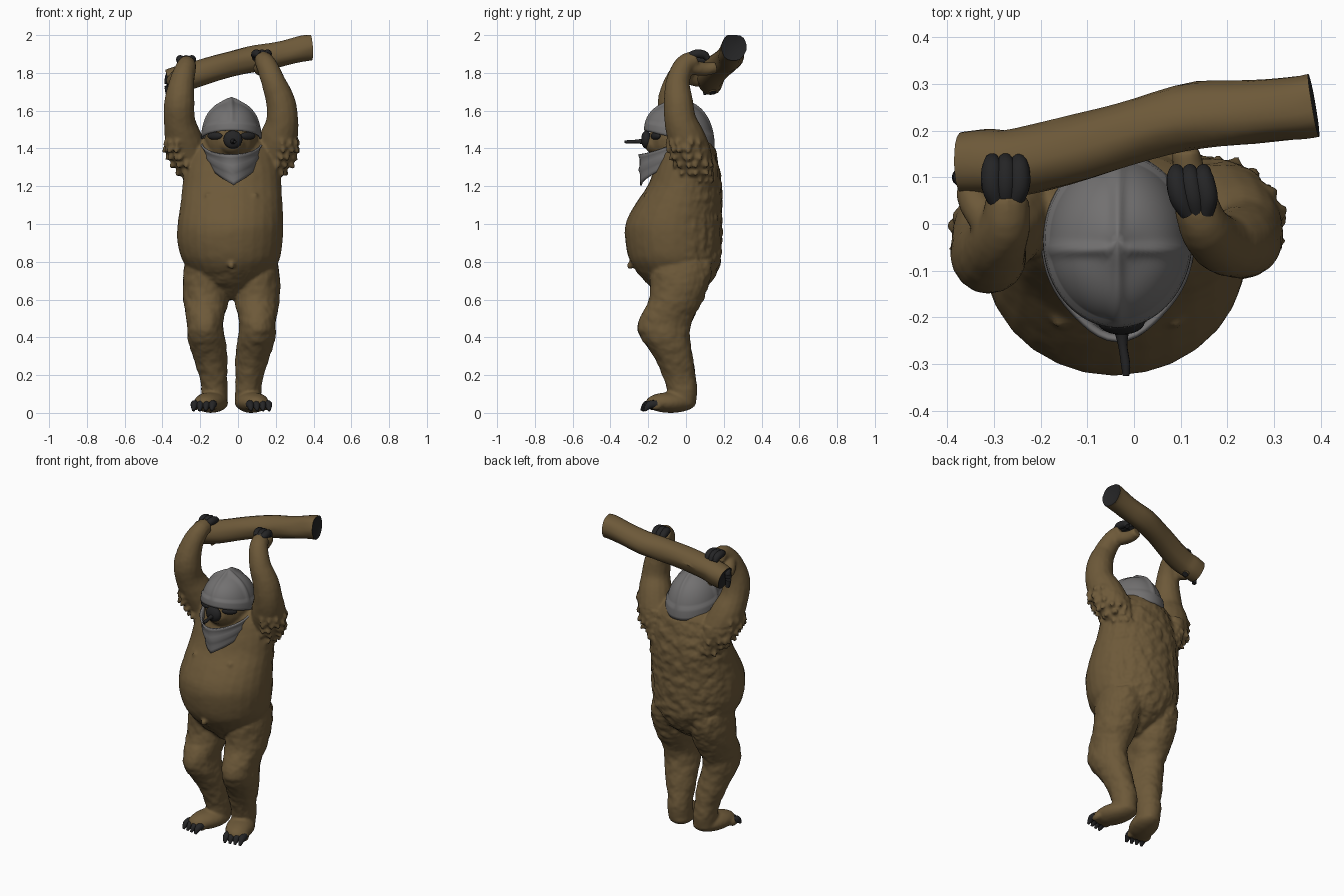
import bpy, bmesh, math, random
from mathutils import Vector, Matrix, noise

if "Cube" in bpy.data.objects:
    bpy.data.objects.remove(bpy.data.objects["Cube"])

random.seed(4)
MID = -0.035          # symmetry line of head and legs


def material(name, rgb):
    m = bpy.data.materials.new(name)
    m.diffuse_color = (*rgb, 1)
    m.use_nodes = True
    m.node_tree.nodes["Principled BSDF"].inputs["Base Color"].default_value = m.diffuse_color
    return m


BROWN = material("brown_fur", (0.153, 0.1, 0.041))
STEEL = material("grey_steel", (0.17, 0.165, 0.165))
BLACK = material("black_claw", (0.018, 0.018, 0.019))


def finish(name, bm, mats, angle=50):
    bmesh.ops.recalc_face_normals(bm, faces=bm.faces[:])
    me = bpy.data.meshes.new(name)
    bm.to_mesh(me)
    bm.free()
    for m in mats:
        me.materials.append(m)
    ob = bpy.data.objects.new(name, me)
    bpy.context.collection.objects.link(ob)
    bpy.ops.object.select_all(action='DESELECT')
    ob.select_set(True)
    bpy.context.view_layer.objects.active = ob
    bpy.ops.object.shade_smooth_by_angle(angle=math.radians(angle))
    return ob


def smooth_rows(rows, n=4):
    """Catmull-Rom interpolation of equally long tuples."""
    p = [rows[0], *rows, rows[-1]]
    out = []
    for i in range(1, len(p) - 2):
        for k in range(n):
            t = k / n
            out.append([0.5 * (2*b + (c - a)*t + (2*a - 5*b + 4*c - d)*t*t + (3*b - a - 3*c + d)*t**3)
                        for a, b, c, d in zip(*p[i - 1:i + 3])])
    return out + [list(rows[-1])]


def skin(bm, rings, dent=0.0, cap_mat=0):
    """Join rings of points and close both ends with fans."""
    vs = [[bm.verts.new(p) for p in r] for r in rings]
    n = len(vs[0])
    for a, b in zip(vs, vs[1:]):
        for i in range(n):
            bm.faces.new((a[i], a[(i+1) % n], b[(i+1) % n], b[i]))
    mids = [sum((Vector(p) for p in r), Vector()) / n for r in rings]
    for e, inner in ((0, 1), (-1, -2)):
        c = bm.verts.new(mids[e] + (mids[inner] - mids[e]).normalized() * dent)
        for i in range(n):
            f = bm.faces.new((vs[e][i], vs[e][(i+1) % n], c))
            f.material_index = cap_mat


def loft(bm, rows, n=28):
    """Stacked ellipses from (z, x0, x1, y0, y1)."""
    skin(bm, [[Vector(((x0+x1)/2 + (x1-x0)/2*math.cos(2*math.pi*i/n),
                       (y0+y1)/2 + (y1-y0)/2*math.sin(2*math.pi*i/n), z)) for i in range(n)]
              for z, x0, x1, y0, y1 in smooth_rows(rows)])


def tube(bm, rows, n=16, steps=4, rough=0.0, **kw):
    """Round tube through (x, y, z, radius)."""
    rows = smooth_rows(rows, steps)
    pts = [Vector(r[:3]) for r in rows]
    rings = []
    for i, (p, r) in enumerate(zip(pts, rows)):
        t = pts[min(i+1, len(pts)-1)] - pts[max(i-1, 0)]
        q = Vector((0, 0, 1)).rotation_difference(t.normalized())
        ring = []
        for k in range(n):
            a = 2*math.pi*k/n
            d = q @ Vector((math.cos(a), math.sin(a), 0))
            ring.append(p + d * r[3] * (1 + rough*noise.noise(p*5 + d*1.5)))
        rings.append(ring)
    skin(bm, rings, **kw)


def ball(bm, c, r, rot=0.0):
    bmesh.ops.create_uvsphere(bm, u_segments=24, v_segments=14, radius=1,
                              matrix=Matrix.Translation(c) @ Matrix.Rotation(rot, 4, 'Z') @ Matrix.Diagonal((*r, 1)))


# ---- furry body: torso, head, legs and arms fused together
bm = bmesh.new()
loft(bm, [(0.60, -0.06, -0.01, -0.11, 0.01), (0.65, -0.13, 0.06, -0.165, 0.08), (0.71, -0.215, 0.145, -0.23, 0.145),
          (0.80, -0.29, 0.215, -0.295, 0.185),
          (0.90, -0.32, 0.235, -0.32, 0.19),
          (1.00, -0.32, 0.24, -0.32, 0.192), (1.10, -0.305, 0.235, -0.272, 0.192),
          (1.20, -0.295, 0.23, -0.205, 0.19), (1.30, -0.28, 0.22, -0.165, 0.176),
          (1.40, -0.24, 0.18, -0.13, 0.15), (1.48, -0.14, 0.08, -0.09, 0.11)])
ball(bm, (MID, -0.04, 1.45), (0.14, 0.155, 0.15))
ball(bm, (-0.03, -0.15, 1.425), (0.07, 0.07, 0.06))
ball(bm, (MID, -0.295, 0.78), (0.018, 0.02, 0.018))
for s in (-1, 1):
    ball(bm, (MID + s*0.125, -0.205, 1.15), (0.015, 0.02, 0.015))
    leg = [(0.04, .02, .155, -.09, .05), (0.12, .02, .16, -.1, .06), (0.2, .022, .17, -.125, .05),
           (0.3, .022, .205, -.17, .035), (0.4, .035, .232, -.24, .02), (0.48, .042, .235, -.255, .03),
           (0.6, .014, .255, -.195, .09), (0.72, .012, .256, -.19, .135), (0.8, .04, .245, -.18, .14)]
    loft(bm, [(z, MID + s*a, MID + s*b, c, d) for z, a, b, c, d in leg])
    ball(bm, (MID + s*0.108, -0.08, 0.055), (0.082, 0.14, 0.055), s*0.35)
    for k in range(4):     # toes
        ball(bm, (MID + s*(0.095 + 0.032*k), -0.175 + 0.006*k, 0.04), (0.022, 0.035, 0.026))

ARMS = {1: [(.13, .05, 1.27, .09), (.185, .035, 1.36, .102), (.217, .0, 1.46, .1), (.235, -.03, 1.55, .085),
            (.225, -.04, 1.65, .077), (.188, -.043, 1.75, .064), (.152, -.008, 1.84, .055), (.13, .05, 1.87, .048)],
        -1: [(-.2, .05, 1.27, .09), (-.255, .03, 1.36, .1), (-.29, -.01, 1.46, .097), (-.31, -.05, 1.55, .083),
             (-.31, -.07, 1.65, .08), (-.295, -.045, 1.76, .065), (-.275, .0, 1.83, .054), (-.272, .06, 1.845, .046)]}
for s, arm in ARMS.items():
    tube(bm, arm)
    # shaggy tufts hanging off the upper arm
    for row in range(6):
        z = 1.25 + 0.04*row
        (x, y, _, r), (x2, y2, _, r2) = arm[min(row // 2, 2)], arm[min((row + 1) // 2, 2)]
        x, y, r = (x + x2)/2, (y + y2)/2, (r + r2)/2
        for j in range(7):
            a = math.radians(-75 + 28*j + random.uniform(-9, 9))
            d = Vector((s*math.cos(a), math.sin(a), 0))
            p = Vector((x, y, z)) + d*(r - 0.02)
            tip = p + d*random.uniform(0.022, 0.038) + Vector((0, 0, -0.034))
            tube(bm, [(*p, .024), (*p.lerp(tip, .6), .016), (*tip, .004)], n=8, steps=2)
tube(bm, [(.14, .03, 1.83, .04), (.12, .1, 1.82, .036), (.11, .16, 1.83, .03)])     # gripping thumbs
tube(bm, [(-.3, -.01, 1.8, .04), (-.34, .045, 1.765, .036), (-.352, .085, 1.755, .03)])
body = finish("furry_body", bm, [BROWN], 180)
rm = body.modifiers.new("fuse", 'REMESH')
rm.mode, rm.voxel_size, rm.use_smooth_shade = 'VOXEL', 0.009, True
sm = body.modifiers.new("soften", 'SMOOTH')
sm.factor, sm.iterations = 0.5, 3
fused = bpy.data.meshes.new_from_object(body.evaluated_get(bpy.context.evaluated_depsgraph_get()))
body.modifiers.clear()
body.data = fused
if not fused.materials:
    fused.materials.append(BROWN)

# shaggy relief, strongest on the back and hips
moves = []
for v in fused.vertices:
    c = v.co
    back = max(0.0, min(1.0, (c.y + 0.06) / 0.18)) if 0.55 < c.z < 1.4 else 0.0
    leg = 0.5 if 0.12 < c.z < 0.75 else 0.12
    clump = noise.noise(Vector((c.x*20, c.y*20, c.z*24))) + 0.35*noise.noise(c*50)
    moves.append(v.normal * clump * 0.009 * max(back, leg))
for v, m in zip(fused.vertices, moves):
    v.co += m
fused.shade_smooth()

# ---- claws
bm = bmesh.new()
for s in (-1, 1):
    for k in range(4):
        x = MID + s*(0.095 + 0.032*k)
        y = 0.006*k
        tube(bm, [(x, -.172+y, .046, .021), (x + s*.005, -.21+y, .042, .021),
                  (x + s*.01, -.236+y, .012, .007)], n=10)
finish("toe_claws", bm, [BLACK])
bm = bmesh.new()
for cx, y0, z0, slant in ((.135, .022, 1.892, -.015), (-.275, .045, 1.862, 0)):
    for k in (-1, 0, 1):
        w = k*0.029
        tube(bm, [(cx + w*.6, y0, z0, .018), (cx + w + slant*.5, y0+.035, z0+.009, .023),
                  (cx + w + slant, y0+.075, z0+.003, .022), (cx + w + slant, y0+.095, z0-.02, .014)], n=12)
# thumb claw hooked over the end of the log
tube(bm, [(-.36, .088, 1.792, .018), (-.368, .1, 1.775, .02), (-.372, .1, 1.73, .018), (-.37, .105, 1.685, .012)], n=12)
finish("finger_claws", bm, [BLACK])

# ---- log held overhead, with dark hollow ends and a branch stub
bm = bmesh.new()
tube(bm, [(-.368, .128, 1.752, .068), (-.32, .129, 1.765, .071), (-.24, .132, 1.788, .07), (-.06, .18, 1.84, .069),
          (.1, .226, 1.875, .071), (.25, .24, 1.907, .067), (.35, .249, 1.93, .069), (.385, .254, 1.934, .07)],
     n=20, rough=0.12, dent=0.025, cap_mat=1)
tube(bm, [(-.31, .13, 1.76, .025), (-.28, .14, 1.71, .02), (-.27, .142, 1.695, .018)], n=10, steps=1, cap_mat=1)
finish("log", bm, [BROWN, BLACK], 40)


# ---- helmet plates
def plate(name, nu, nv, f):
    bm = bmesh.new()
    g = [[bm.verts.new(f(i, j)) for i in range(nu + 1)] for j in range(nv + 1)]
    for j in range(nv):
        for i in range(nu):
            bm.faces.new((g[j][i], g[j][i+1], g[j+1][i+1], g[j+1][i]))
    bmesh.ops.remove_doubles(bm, verts=bm.verts[:], dist=0.0005)
    ob = finish(name, bm, [STEEL], 60)
    so = ob.modifiers.new("thickness", 'SOLIDIFY')
    so.thickness = 0.01


def dome(i, j):
    a, phi = 2*math.pi*i/96, math.pi/2*j/24
    r = max(0.0, math.cos(phi))**0.85
    dx, dy = .154*r*math.cos(a), .18*r*math.sin(a)
    # raised cross bands and brow band around sunken panels
    band = max(math.exp(-(dx/.013)**2), math.exp(-((dy + .02)/.013)**2))
    band = max(band, 1.0 if j < 5 else 0.0)
    k = 1 + 0.04*band*min(1, r*2) if j < 24 else 1
    rim = 1.45 - 0.045*math.sin(a)
    z = rim + (1.64 - rim)*math.sin(phi)**0.95 + 0.012*band*math.sin(phi) + 0.022*math.exp(-(r/0.28)**2)
    return (MID + dx*k, -.035 + dy*k, z)


def guard(i, j):
    q, t = i/16 - 1, j/8
    a = math.radians(100)*q
    w = abs(q)
    top, bottom = 1.37 + 0.075*w**1.8, 1.205 + 0.13*w**0.85
    out = 0.026*math.exp(-(q*4)**2) + 0.007*(j in (0, 4))
    return (MID + 0.012*t + (.149 + out)*math.sin(a)*(1 - .16*t), -.04 - (.171 + out)*math.cos(a)*(1 - .02*t),
            top + (bottom - top)*t)


plate("helmet_dome", 96, 24, dome)
plate("helmet_chin_guard", 32, 8, guard)

# ---- face: eye patches, nose and the spike on it
bm = bmesh.new()
for s in (-1, 1):
    ball(bm, (MID + s*0.087, -0.161, 1.466), (0.045, 0.016, 0.02), s*0.5)
finish("eye_patches", bm, [BLACK])
bm = bmesh.new()
ball(bm, (-.027, -.21, 1.447), (0.05, 0.027, 0.048))
tube(bm, [(-.027, -.22, 1.437, .018), (-.024, -.26, 1.437, .01), (-.018, -.3, 1.435, .01),
          (-.017, -.325, 1.435, .007)], n=10)
finish("nose", bm, [BLACK])
